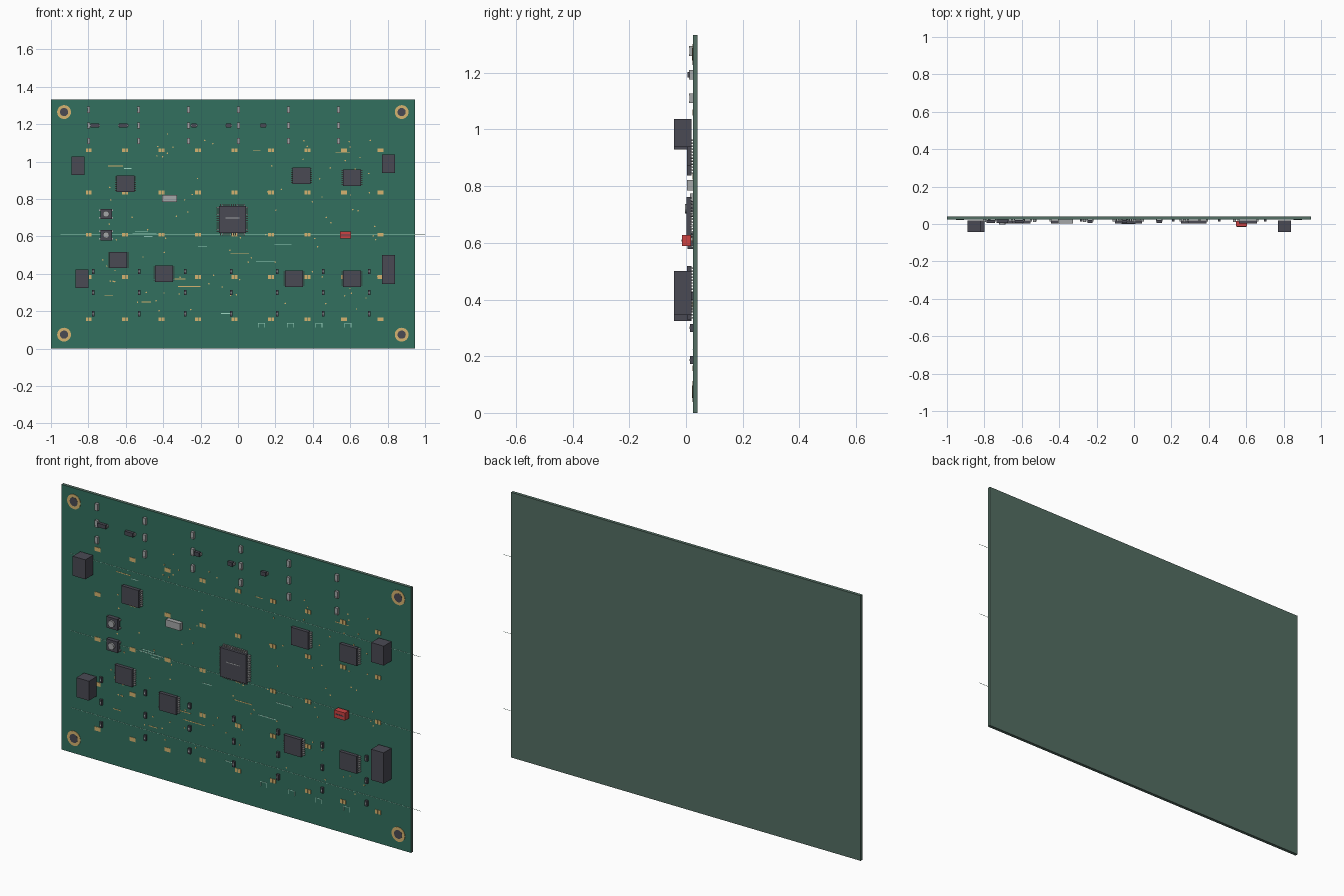
import bpy, bmesh, math, random
from mathutils import Matrix

cube = bpy.data.objects.get("Cube")
if cube:
    bpy.data.objects.remove(cube, do_unlink=True)
random.seed(4)


def material(name, rgb):
    """Flat colour given as 0-255 screen values, stored as linear."""
    lin = [((c / 255 + 0.055) / 1.055) ** 2.4 for c in rgb] + [1]
    m = bpy.data.materials.new(name)
    m.use_nodes = True
    m.diffuse_color = lin
    m.node_tree.nodes["Principled BSDF"].inputs["Base Color"].default_value = lin
    return m


green = material("solder mask green", (50, 112, 94))
core = material("board core", (84, 110, 99))
black = material("package black", (74, 74, 84))
metal = material("metal grey", (165, 167, 168))
gold = material("pad gold", (214, 180, 112))
red = material("switch red", (205, 66, 66))
silk = material("print pale green", (160, 215, 195))

FACE = 0.025   # y of the board's front surface


def finish(name, bm, mat):
    me = bpy.data.meshes.new(name)
    bm.to_mesh(me)
    bm.free()
    me.materials.append(mat)
    ob = bpy.data.objects.new(name, me)
    bpy.context.collection.objects.link(ob)
    return ob


def boxes(name, items, y0, y1, mat):
    """One object of boxes; each item is centre x, centre z, width, height."""
    bm = bmesh.new()
    for x, z, w, h in items:
        bmesh.ops.create_cube(bm, size=1, matrix=Matrix.Translation((x, (y0 + y1) / 2, z))
                              @ Matrix.Diagonal((w, y1 - y0, h, 1)))
    return finish(name, bm, mat)


def discs(name, centres, r, y0, y1, mat, sides=24):
    bm = bmesh.new()
    for x, z in centres:
        bmesh.ops.create_cone(bm, cap_ends=True, segments=sides, radius1=r, radius2=r,
                              depth=y1 - y0, matrix=Matrix.Translation((x, (y0 + y1) / 2, z))
                              @ Matrix.Rotation(math.pi / 2, 4, 'X'))
    return finish(name, bm, mat)


# Board: core with the coloured mask on its front
boxes("board_core", [(-0.0275, 0.6665, 1.945, 1.333)], FACE + 0.001, 0.041, core)
boxes("solder_mask", [(-0.0275, 0.6665, 1.945, 1.333)], FACE, FACE + 0.001, green)

# Corner mounting rings
corners = [(x, z) for x in (-0.93, 0.875) for z in (0.075, 1.265)]
discs("mounting_ring", corners, 0.037, FACE - 0.002, FACE, gold)
discs("mounting_hole", corners, 0.022, FACE - 0.003, FACE, black)

# Tall connectors
boxes("connector", [(-0.855, 0.978, 0.07, 0.098), (0.805, 0.988, 0.07, 0.098),
                    (-0.835, 0.373, 0.07, 0.098), (0.805, 0.423, 0.07, 0.155)],
      -0.042, 0.019, black)

# Small chips with two rows of legs
chips = [(-0.602, 0.882), (0.34, 0.925), (0.61, 0.915), (-0.64, 0.474),
         (-0.395, 0.4), (0.3, 0.373), (0.61, 0.373)]
boxes("chip", [(x, z, 0.095, 0.088) for x, z in chips], 0.003, 0.02, black)
boxes("chip_leg", [(x + s * 0.051, z + (i - 3.5) * 0.0105, 0.01, 0.005)
                   for x, z in chips for s in (-1, 1) for i in range(8)],
      0.014, FACE, metal)

# Main processor with legs on all four sides
px, pz = -0.03, 0.69
boxes("processor", [(px, pz, 0.145, 0.145)], 0.002, 0.02, black)
legs = []
for i in range(12):
    d = (i - 5.5) * 0.0115
    for s in (-1, 1):
        legs += [(px + s * 0.077, pz + d, 0.014, 0.006), (px + d, pz + s * 0.077, 0.006, 0.014)]
boxes("processor_leg", legs, 0.014, FACE, metal)
boxes("processor_marking", [(px, pz + 0.008, 0.075, 0.004)], 0.0012, 0.002, metal)

# Push buttons
buttons = [(-0.705, 0.72), (-0.705, 0.607)]
boxes("button_base", [(x, z, 0.06, 0.056) for x, z in buttons], 0.005, FACE, black)
discs("button_cap", buttons, 0.017, -0.004, 0.005, metal, 16)
boxes("button_leg", [(x + s * 0.033, z + t * 0.02, 0.008, 0.008)
                     for x, z in buttons for s in (-1, 1) for t in (-1, 1)],
      0.018, FACE, metal)

# Crystal can and red switch block
boxes("crystal", [(-0.365, 0.803, 0.08, 0.036)], 0.003, FACE, metal)
boxes("switch_block", [(0.575, 0.608, 0.06, 0.038)], -0.014, 0.017, red)
boxes("switch_slot", [(0.575, 0.608, 0.046, 0.006)], -0.015, -0.014, black)

# Grid of gold pad pairs
pads = [(-0.798 + 0.195 * i, 0.157 + 0.2258 * j) for i in range(9) for j in range(5)]
boxes("gold_pad", [(x + s * 0.0085, z, 0.015, 0.02) for x, z in pads for s in (-1, 1)],
      FACE - 0.002, FACE, gold)

# Upright capacitors along the top
caps = [(-0.798 + 0.267 * i, z) for i in range(6) for z in (1.11, 1.193, 1.277)]
boxes("capacitor", [(x, z, 0.015, 0.02) for x, z in caps], 0.012, FACE, metal)
boxes("capacitor_end", [(x, z + s * 0.0135, 0.016, 0.007) for x, z in caps for s in (-1, 1)],
      0.011, FACE, metal)

# Flat diodes in the top row
diodes = [(-0.765, 0.046), (-0.613, 0.046), (-0.235, 0.027), (-0.05, 0.027), (0.135, 0.027)]
boxes("diode", [(x, 1.193, w, 0.02) for x, w in diodes], 0.006, 0.021, black)
boxes("diode_end", [(x + s * w * 0.55, 1.193, 0.006, 0.012) for x, w in diodes for s in (-1, 1)],
      0.014, FACE, metal)

# Small transistors in the lower rows
parts = [(-0.775 + 0.246 * i, z) for i in range(7) for z in (0.187, 0.3, 0.413)]
boxes("transistor", [(x, z, 0.013, 0.018) for x, z in parts], 0.014, FACE, black)
boxes("transistor_end", [(x, z + s * 0.0115, 0.013, 0.005) for x, z in parts for s in (-1, 1)],
      0.014, FACE, black)
boxes("transistor_dot", [(x, z, 0.006, 0.008) for x, z in parts], 0.013, 0.014, metal)

# Printed brackets near the bottom edge
marks = []
for x in (0.125, 0.28, 0.432, 0.587):
    marks += [(x, 0.136, 0.036, 0.003), (x - 0.017, 0.125, 0.003, 0.024),
              (x + 0.017, 0.125, 0.003, 0.024)]
boxes("print_bracket", marks, FACE - 0.001, FACE, silk)

# Short traces: centre x, z, length
pale = [(-0.59, 0.963, 0.04), (-0.5, 0.615, 0.13), (-0.48, 0.6, 0.045), (-0.515, 0.625, 0.07),
        (0.145, 0.468, 0.1), (0.24, 0.556, 0.09), (-0.065, 0.188, 0.05), (-0.19, 0.545, 0.05)]
warm = [(-0.655, 0.977, 0.08), (0.01, 0.508, 0.1), (-0.26, 0.333, 0.12), (-0.49, 0.25, 0.05),
        (-0.69, 0.283, 0.045), (-0.31, 0.372, 0.06), (0.56, 1.05, 0.075), (0.1, 1.058, 0.04)]
boxes("pale_trace", [(x, z, w, 0.004) for x, z, w in pale], FACE - 0.001, FACE, silk)
boxes("gold_trace", [(x, z, w, 0.004) for x, z, w in warm], FACE - 0.001, FACE, gold)

# Hair-thin rails running past the right edge
boxes("thin_rail", [(0.025, z, 1.95, 0.0012) for z in (0.225, 0.612, 1.0)],
      FACE - 0.0012, FACE, silk)

# Scattered vias
vias = [(random.uniform(-0.75, 0.75), random.uniform(0.2, 1.15)) for _ in range(90)]
discs("via", vias, 0.004, FACE - 0.001, FACE, gold, 8)
